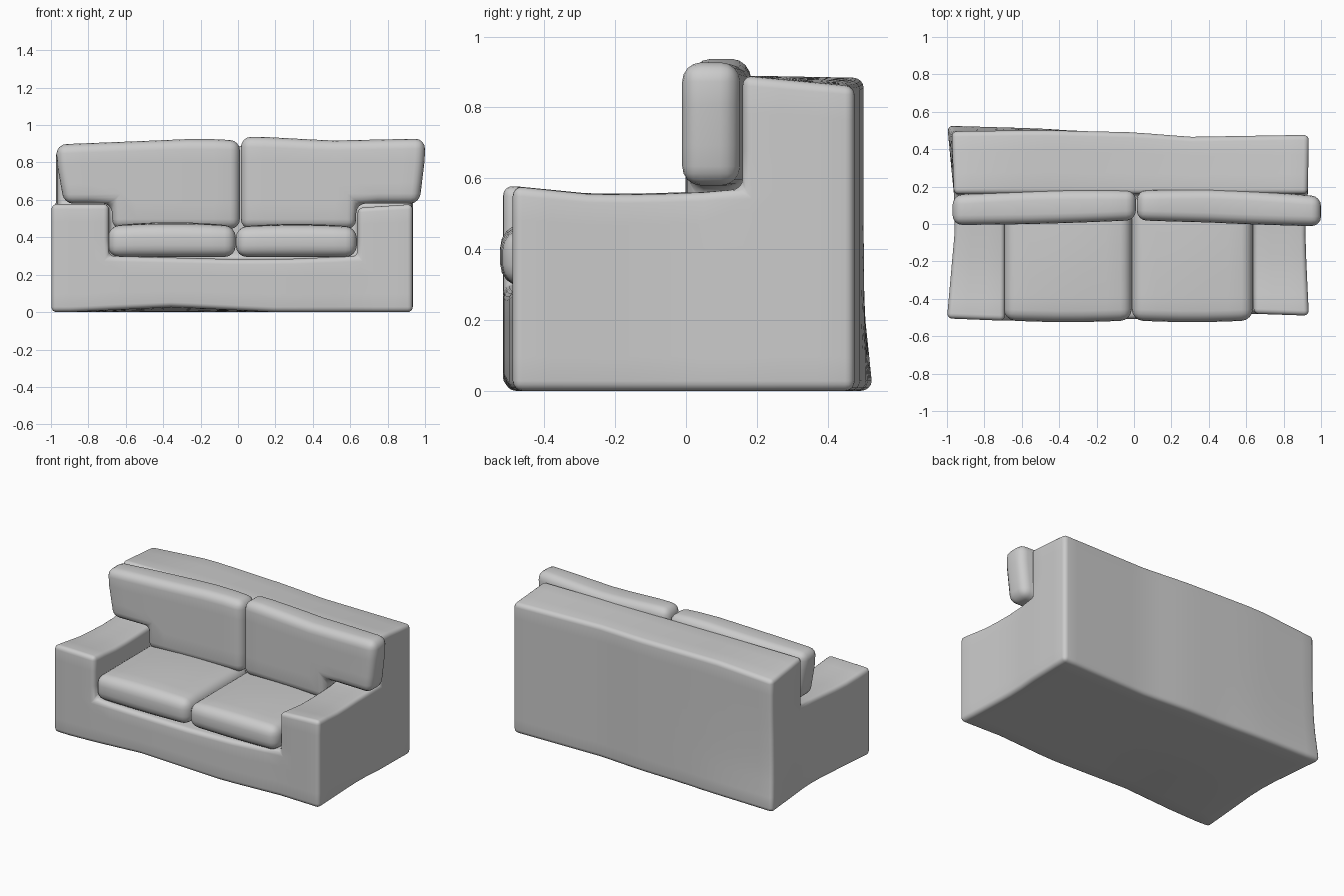
import bpy, bmesh, math

if "Cube" in bpy.data.objects:
    bpy.data.objects.remove(bpy.data.objects["Cube"])


def table(t, pts):
    """Linear lookup in (position, value) pairs."""
    if t <= pts[0][0]:
        return pts[0][1]
    for (a, va), (b, vb) in zip(pts, pts[1:]):
        if t <= b:
            s = (t - a) / (b - a)
            return va + (vb - va) * s
    return pts[-1][1]


def clamp(t):
    return max(0.0, min(1.0, t))


def split(marks, step):
    """Subdivide the spans between the marks into steps of roughly equal size."""
    out = [marks[0]]
    for a, b in zip(marks, marks[1:]):
        n = max(1, round((b - a) / step))
        out += [a + (b - a) * (i + 1) / n for i in range(n)]
    return out


def block_solid(name, xs, ys, zs, filled, radius, warp):
    """Skin of the filled grid cells, with rounded edges and a soft warp."""
    bm = bmesh.new()
    axes = (xs, ys, zs)
    verts = {}

    def vert(k):
        if k not in verts:
            verts[k] = bm.verts.new([axes[i][k[i]] for i in range(3)])
        return verts[k]

    def solid(c):
        if any(c[i] < 0 or c[i] >= len(axes[i]) - 1 for i in range(3)):
            return False
        return filled(*[(axes[i][c[i]] + axes[i][c[i] + 1]) / 2 for i in range(3)])

    for i in range(len(xs) - 1):
        for j in range(len(ys) - 1):
            for k in range(len(zs) - 1):
                if not solid((i, j, k)):
                    continue
                for ax in range(3):
                    for side in (0, 1):
                        c = [i, j, k]
                        c[ax] += 1 if side else -1
                        if solid(c):
                            continue
                        u, v = (ax + 1) % 3, (ax + 2) % 3
                        loop = []
                        for du, dv in ((0, 0), (1, 0), (1, 1), (0, 1)):
                            q = [i, j, k]
                            q[ax] += side
                            q[u] += du
                            q[v] += dv
                            loop.append(vert(tuple(q)))
                        bm.faces.new(loop if side else loop[::-1])
    bm.normal_update()
    sharp = [e for e in bm.edges if e.calc_face_angle(0) > math.radians(40)]
    bmesh.ops.bevel(bm, geom=sharp, offset=radius, offset_type='OFFSET',
                    segments=4, profile=0.5, affect='EDGES', clamp_overlap=True)
    for v in bm.verts:
        v.co = warp(*v.co)
    bmesh.ops.recalc_face_normals(bm, faces=bm.faces)
    for f in bm.faces:
        f.smooth = True
    me = bpy.data.meshes.new(name)
    bm.to_mesh(me)
    bm.free()
    ob = bpy.data.objects.new(name, me)
    bpy.context.collection.objects.link(ob)
    return ob


# Frame: base, arms and back in one piece
def frame_filled(x, y, z):
    if y > 0.16:
        return True
    if x < -0.69 or x > 0.64:
        return z < 0.57
    return z < 0.29


def frame_warp(x, y, z):
    left, right = clamp((-0.69 - x) / 0.31), clamp((x - 0.64) / 0.295)
    back, front = clamp((y - 0.16) / 0.33), clamp(-y / 0.5)
    nx = x + left * table(y, [(-.5, 0), (-.2, .027), (0, .045), (.2, .035), (.5, .025)])
    nx += right * table(y, [(-.5, 0), (-.2, -.014), (0, -.02), (.16, -.006), (.5, 0)])
    nx -= left * back * table(z, [(0, .025), (.25, .01), (.6, 0)])
    ny = y + back * table(x, [(-1, .005), (-.5, .012), (0, 0), (.3, -.024), (.9, -.014)])
    ny += back * table(x, [(-1, .03), (-.3, 0)]) * table(z, [(.03, 1), (.25, .2), (.5, 0)])
    ny += front * table(x, [(-1, -.005), (-.7, -.017), (-.3, -.015), (.3, 0), (.64, .02), (.93, .01)])
    # uneven bottom edge, dipped deck and arms, sloping back top
    nz = z + front * clamp(1 - z / 0.25) * table(x, [(-.9, 0), (-.35, .028), (.2, 0)])
    if y < 0.16 and -0.72 < x < 0.67:
        nz += clamp(z / 0.29) * (z < 0.31) * table(x, [(-.69, .01), (0, -.008), (.3, -.005), (.64, .01)])
    arm = clamp((z - 0.3) / 0.27) * clamp((0.9 - z) / 0.32)
    nz += arm * clamp((0.16 - y) / 0.05) * table(y, [(-.5, .01), (-.25, -.015), (0, -.01), (.16, 0)])
    nz -= arm * clamp((0.16 - y) / 0.05) * 0.02 * (1 - right) * (x > 0.6)
    nz += clamp((z - 0.6) / 0.29) * back * table(x, [(-1, -.035), (-.55, -.005), (0, -.015), (.9, -.03)])
    return nx, ny, nz


block_solid("sofa_frame",
            split([-1, -0.69, 0.64, 0.935], 0.11),
            split([-0.5, 0.16, 0.49], 0.11),
            split([0, 0.29, 0.57, 0.89], 0.10),
            frame_filled, 0.028, frame_warp)


# Seat cushions: soft slabs with slightly crowned tops
def seat(name, x0, x1, z0, z1, crown):
    def warp(x, y, z):
        u, v = (x - x0) / (x1 - x0), clamp((y + 0.52) / 0.67)
        puff = math.sin(math.pi * clamp(u)) * (0.4 + 0.6 * math.sin(math.pi * v))
        top = clamp((z - z0) / (z1 - z0))
        ny = y + 0.01 * (1 - math.sin(math.pi * clamp(u))) * clamp(-y / 0.5)
        return x, ny, z + top * crown * puff
    block_solid(name, split([x0, x1], 0.13), split([-0.525, 0.15], 0.13),
                [z0, z1], lambda *p: True, 0.06, warp)


seat("seat_cushion_left", -0.695, -0.012, 0.295, 0.46, 0.022)
seat("seat_cushion_right", -0.012, 0.635, 0.295, 0.455, 0.018)


# Back cushions: notched at the outer bottom corner to rest on the arm
def back_cushion(name, xs, notch, tops, fronts, lean):
    mid = (xs[0] + xs[-1]) / 2

    def warp(x, y, z):
        out = clamp(abs(x - mid) / (xs[-1] - mid)) * (1 if x * mid > 0 and abs(x) > abs(mid) else 0)
        nx = x - math.copysign(lean, mid) * out * clamp((0.82 - z) / 0.24)
        u = clamp((x - xs[0]) / (xs[-1] - xs[0]))
        h = clamp((z - 0.58) / 0.34)
        ny = y + table(x, fronts) + 0.012 * math.sin(math.pi * u) * (1 if y > 0.08 else -0.5)
        return nx, ny, z + h * table(x, tops)
    block_solid(name, split(xs, 0.13), [0.0, 0.16],
                [0.445, 0.58, 0.69, 0.8, 0.915],
                lambda x, y, z: not (z < 0.58 and notch(x)), 0.052, warp)


back_cushion("back_cushion_left", [-0.97, -0.69, 0.01], lambda x: x < -0.69,
             [(-.95, -.018), (-.5, 0), (-.2, .013), (0, .003)],
             [(-.97, -.005), (-.4, .01), (0, .02)], 0.04)
back_cushion("back_cushion_right", [0.015, 0.64, 1.0], lambda x: x > 0.64,
             [(.02, .02), (.1, .024), (.5, .002), (.95, .012)],
             [(0, .02), (.4, .014), (1, -.012)], 0.03)
